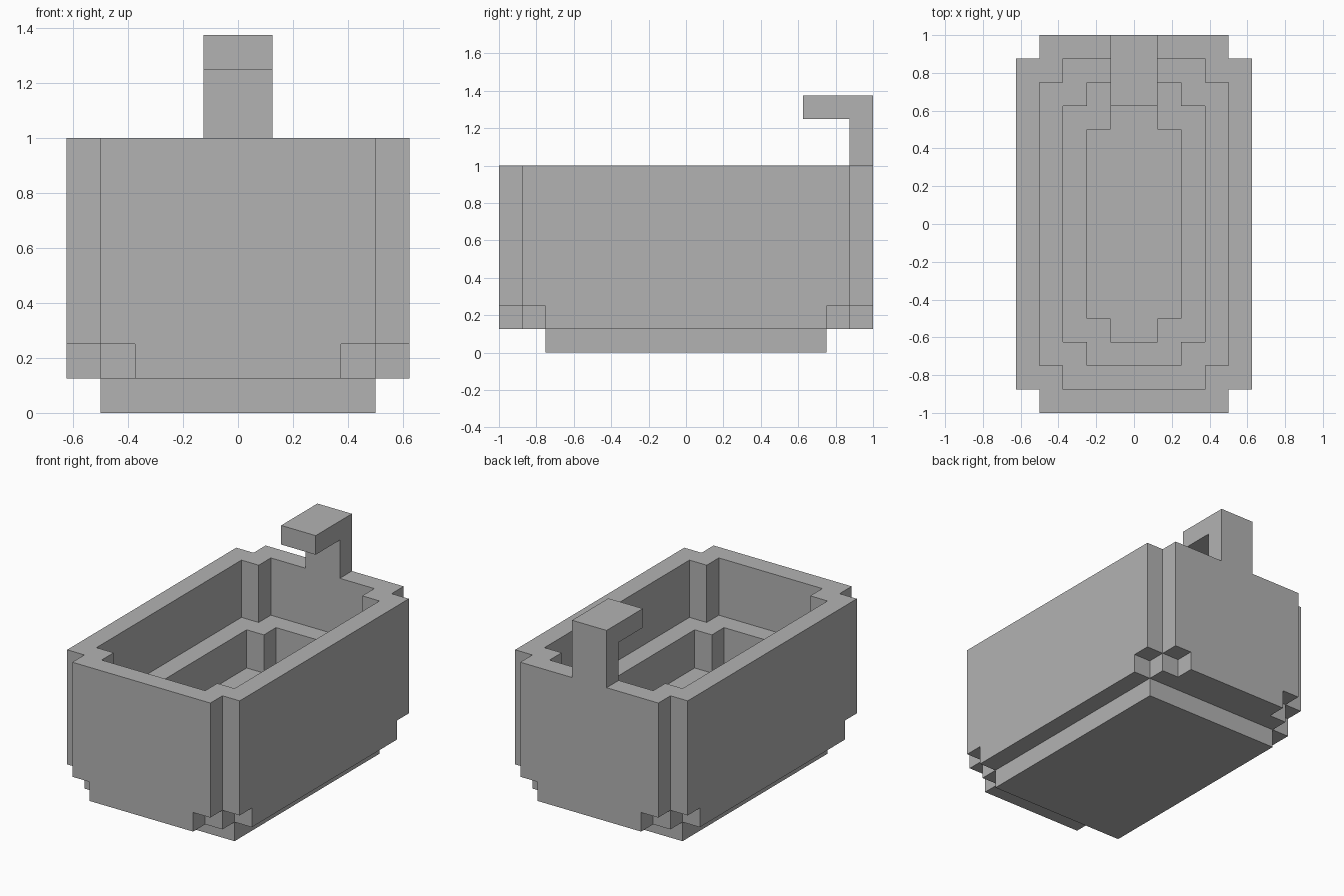
import bpy
import bmesh

S = 0.125  # one block step

# Remove the default cube
cube = bpy.data.objects.get("Cube")
if cube:
    bpy.data.objects.remove(cube, do_unlink=True)

# Single stone colour
stone = bpy.data.materials.new("grey_stone")
stone.use_nodes = True
grey = (0.45, 0.45, 0.45, 1)
stone.diffuse_color = grey
stone.node_tree.nodes["Principled BSDF"].inputs["Base Color"].default_value = grey


def stepped(a, b, steps):
    """Rectangle outline of half sizes a, b (in blocks) with stair-cut corners."""
    q = [(a, b - steps)]
    for i in range(1, steps + 1):
        q += [(a - i, b - steps + i - 1), (a - i, b - steps + i)]
    left = [(-x, y) for x, y in reversed(q)]
    top = q + left
    return top + [(-x, -y) for x, y in top]


def loft(name, loops, cap_start=False, cap_end=False):
    """Skin a list of (outline, height) loops that share a vertex count."""
    bm = bmesh.new()
    rings = [[bm.verts.new((x * S, y * S, z * S)) for x, y in outline]
             for outline, z in loops]
    n = len(rings[0])
    for low, high in zip(rings, rings[1:]):
        for i in range(n):
            j = (i + 1) % n
            bm.faces.new((low[i], low[j], high[j], high[i]))
    if cap_start:
        bm.faces.new(rings[0][::-1])
    if cap_end:
        bm.faces.new(rings[-1])
    mesh = bpy.data.meshes.new(name)
    bm.to_mesh(mesh)
    bm.free()
    mesh.materials.append(stone)
    obj = bpy.data.objects.new(name, mesh)
    bpy.context.collection.objects.link(obj)
    return obj


# Basin: underside lip, outer wall, rim, then two ledges down to the floor
outer, rim, ledge, pit = (stepped(5 - i, 8 - i, 1) for i in range(4))
loft("basin", [(rim, 2), (outer, 2), (outer, 8), (rim, 8), (rim, 5),
               (ledge, 5), (ledge, 3), (pit, 3), (pit, 2)], cap_end=True)

# Skirt: lower edge of the walls with deeper corner cuts
skirt = stepped(5, 8, 2)
loft("lower_skirt", [(skirt, 1), (skirt, 2)], cap_start=True)

# Foot slab
foot = stepped(4, 6, 0)
loft("foot_slab", [(foot, 0), (foot, 1)], cap_start=True, cap_end=True)

# Spout: L-shaped side profile extruded across x
side = [(7, 8), (8, 8), (8, 11), (5, 11), (5, 10), (7, 10)]
bm = bmesh.new()
face = bm.faces.new([bm.verts.new((-S, y * S, z * S)) for y, z in side])
ext = bmesh.ops.extrude_face_region(bm, geom=[face], use_keep_orig=True)
moved = [g for g in ext["geom"] if isinstance(g, bmesh.types.BMVert)]
bmesh.ops.translate(bm, verts=moved, vec=(2 * S, 0, 0))
bmesh.ops.recalc_face_normals(bm, faces=bm.faces[:])
mesh = bpy.data.meshes.new("spout")
bm.to_mesh(mesh)
bm.free()
mesh.materials.append(stone)
bpy.context.collection.objects.link(bpy.data.objects.new("spout", mesh))
